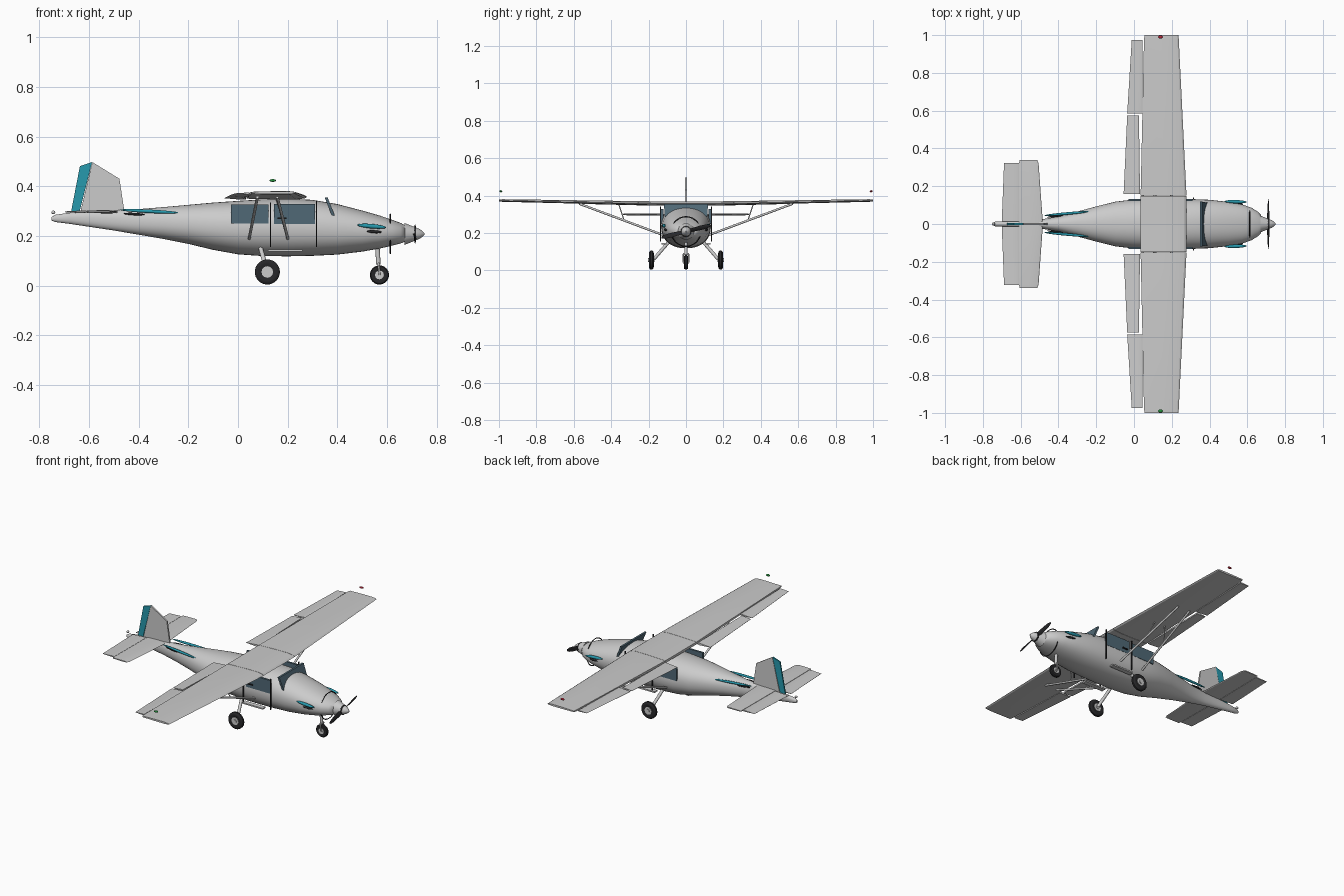
import bpy, bmesh, math
from mathutils import Vector, Matrix

if "Cube" in bpy.data.objects:
    bpy.data.objects.remove(bpy.data.objects["Cube"])


def mat(name, rgb):
    m = bpy.data.materials.new(name)
    m.diffuse_color = (*rgb, 1)
    m.use_nodes = True
    m.node_tree.nodes["Principled BSDF"].inputs["Base Color"].default_value = m.diffuse_color
    return m


TEAL = mat("teal", (0.02, 0.32, 0.42))
DARK = mat("dark", (0.02, 0.02, 0.022))
GLASS = mat("glass", (0.08, 0.14, 0.18))
RED = mat("red", (0.45, 0.02, 0.04))
GREEN = mat("green", (0.02, 0.3, 0.05))


def finish(bm, name, material=None, mirror=False, smooth=35):
    bmesh.ops.recalc_face_normals(bm, faces=bm.faces[:])
    me = bpy.data.meshes.new(name)
    bm.to_mesh(me)
    bm.free()
    ob = bpy.data.objects.new(name, me)
    bpy.context.collection.objects.link(ob)
    if material:
        me.materials.append(material)
    if mirror:
        md = ob.modifiers.new("mirror", 'MIRROR')
        md.use_axis = (False, True, False)
        md.use_mirror_merge = False
    bpy.ops.object.select_all(action='DESELECT')
    bpy.context.view_layer.objects.active = ob
    ob.select_set(True)
    if smooth:
        bpy.ops.object.shade_smooth_by_angle(angle=math.radians(smooth))
    return ob


def loft(name, rings, material=None, mirror=False, smooth=35):
    bm = bmesh.new()
    vs = [[bm.verts.new(p) for p in r] for r in rings]
    n = len(vs[0])
    for a, b in zip(vs, vs[1:]):
        for i in range(n):
            bm.faces.new((a[i], a[(i + 1) % n], b[(i + 1) % n], b[i]))
    bm.faces.new(vs[0])
    bm.faces.new(vs[-1])
    return finish(bm, name, material, mirror, smooth)


def lathe(name, axis, origin, prof, seg=32, material=None, mirror=False):
    """prof: (distance along axis, radius)"""
    d = Vector(axis).normalized()
    q = Vector((0, 0, 1)).rotation_difference(d)
    rings = [[Vector(origin) + q @ Vector((r * math.cos(t), r * math.sin(t), h))
              for t in (2 * math.pi * i / seg for i in range(seg))] for h, r in prof]
    return loft(name, rings, material, mirror)


def rod(name, a, b, r, material=None, mirror=False):
    d = Vector(b) - Vector(a)
    return lathe(name, d, a, [(0, r), (d.length, r)], 12, material, mirror)


def box(name, c, s, material=None, mirror=False):
    bm = bmesh.new()
    bmesh.ops.create_cube(bm, size=1, matrix=Matrix.Translation(c) @ Matrix.Diagonal((*s, 1)))
    return finish(bm, name, material, mirror, 0)


def blob(name, a, b, r, material=None, mirror=False, flat=1):
    """ellipsoid stretched from a to b"""
    a, b = Vector(a), Vector(b)
    d = b - a
    q = Vector((1, 0, 0)).rotation_difference(d.normalized()).to_matrix().to_4x4()
    bm = bmesh.new()
    bmesh.ops.create_uvsphere(bm, u_segments=24, v_segments=12, radius=1, matrix=Matrix.Translation(
        (a + b) / 2) @ q @ Matrix.Diagonal((d.length / 2, r, r * flat, 1)))
    return finish(bm, name, material, mirror)


def surface(name, sections, prof, mirror=True):
    """aerofoil panel; section: (y, leading x, trailing x, z, thickness)"""
    loft(name, [[(le + (te - le) * u, y, z + t * h) for u, h in prof]
                for y, le, te, z, t in sections], None, mirror, 20)


# fuselage: x, top z, bottom z, half width
stations = [(-.75, .276, .262, .006), (-.735, .285, .256, .012), (-.68, .293, .249, .015),
            (-.6, .299, .237, .018), (-.5, .303, .222, .023), (-.4, .308, .205, .040),
            (-.3, .316, .188, .066), (-.2, .325, .168, .093), (-.1, .334, .144, .118),
            (0, .341, .126, .130), (.1, .347, .119, .133), (.2, .350, .118, .133),
            (.3, .345, .120, .132), (.4, .328, .125, .128), (.5, .302, .137, .117),
            (.57, .282, .149, .104), (.62, .265, .161, .087), (.655, .252, .17, .066),
            (.672, .243, .177, .048)]
rings = []
for x, t, b, w in stations:
    ring = []
    for i in range(40):
        a = 2 * math.pi * i / 40
        c, s = math.cos(a), math.sin(a)
        e = 0.9
        ring.append((x, w * math.copysign(abs(c) ** e, c),
                     (t + b) / 2 + (t - b) / 2 * math.copysign(abs(s) ** e, s)))
    rings.append(ring)
loft("fuselage", rings, smooth=50)

# spinner, cowl ring, propeller
lathe("spinner", (1, 0, 0), (.67, 0, .208),
      [(0, .044), (.02, .036), (.045, .026), (.06, .02), (.073, .011), (.08, .003)])
rod("propeller_hub", (.703, 0, .208), (.717, 0, .208), .029, DARK)
rt = [[(.613 + .003 * math.cos(p), (.079 + .003 * math.sin(p)) * math.cos(t),
        .208 + (.079 + .003 * math.sin(p)) * math.sin(t)) for p in (0, 1.57, 3.14, 4.71)]
      for t in (2 * math.pi * i / 48 for i in range(49))]
loft("cowl_ring", rt, DARK)
for side in (1, -1):
    blade = []
    for r, w, tw in ((.015, .008, 1.0), (.04, .012, .8), (.08, .013, .5), (.115, .011, .35), (.135, .005, .3)):
        ring = []
        for u, h in ((-1, 0), (-.3, .22), (.5, .22), (1, 0), (.5, -.12), (-.3, -.12)):
            p = Vector((h * w, r, u * w))
            p = Matrix.Rotation(tw * .7, 3, 'Y') @ p
            p = Matrix.Rotation(math.radians(14) + (math.pi if side < 0 else 0), 3, 'X') @ p
            ring.append(p + Vector((.711, 0, .208)))
        blade.append(ring)
    loft("propeller_blade", blade, DARK)

# wing with flaps and ailerons
WING = ((0, 0), (.04, .28), (.18, .5), (.5, .48), (1, .3), (1, -.3), (.5, -.42), (.18, -.42), (.04, -.26))
FLAP = ((0, .3), (.1, .45), (.4, .3), (1, .04), (1, -.04), (.4, -.3), (.1, -.4), (0, -.3))
surface("wing_centre", [(-.149, .278, .035, .357, .024), (.149, .278, .035, .357, .024)], WING, False)
surface("wing_panel", [(.151, .278, .035, .357, .024), (.98, .237, .053, .373, .015),
                       (1, .235, .056, .3735, .012)], WING)
surface("flap", [(.158, .032, -.055, .352, .016), (.574, .026, -.036, .361, .013)], FLAP)
surface("aileron", [(.586, .044, -.036, .362, .012), (.973, .046, -.012, .371, .009)], FLAP)

# tailplane and elevators
surface("tailplane", [(0, -.482, -.608, .296, .012), (.32, -.505, -.608, .299, .01),
                      (.338, -.512, -.607, .299, .007)], WING)
surface("elevator", [(.014, -.61, -.70, .296, .011), (.322, -.61, -.688, .299, .009)], FLAP)


def fin(name, outline, t, material=None):
    loft(name, [[(x, y, z) for x, z in outline] for y in (-t, t)], material, smooth=0)


fin("fin", [(-.637, .285), (-.586, .497), (-.477, .43), (-.455, .285)], .005)
fin("rudder", [(-.672, .295), (-.636, .481), (-.587, .497), (-.638, .295)], .004, TEAL)

# windows, windscreen, door lines, handles, steps
box("rear_window", (.047, .127, .288), (.15, .012, .075), GLASS, True)
box("front_window", (.228, .127, .289), (.165, .012, .08), GLASS, True)
for x, top in ((.131, .335), (.316, .342)):
    box("door_line", (x, .136, (top + .155) / 2), (.005, .007, top - .155), DARK, True)
box("door_handle", (.177, .136, .272), (.036, .008, .006), DARK, True)
loft("windscreen", [[(.349 + d, -.118, .354), (.349 + d, .118, .354), (.382 + d, .112, .27), (.382 + d, -.112, .27)]
                    for d in (0, .012)], GLASS, smooth=0)
box("step", (.19, .118, .142), (.14, .028, .008), None, True)

# stripes and vents
blob("tail_stripe", (-.475, .045, .305), (-.235, .066, .293), .007, TEAL, True)
blob("tail_vent", (-.46, .036, .29), (-.375, .046, .286), .005, DARK, True)
blob("nose_stripe", (.48, .12, .244), (.597, .116, .234), .009, TEAL, True)
blob("nose_vent", (.518, .114, .219), (.578, .104, .215), .006, DARK, True)

# wing struts
for a, b in (((.2, .125, .19), (.158, .57, .356)), ((.045, .125, .19), (.078, .57, .356))):
    rod("wing_strut", a, b, .006, None, True)
rod("strut_brace", (.182, .33, .266), (.15, .36, .356), .003, None, True)
rod("strut_brace_rear", (.06, .33, .266), (.08, .36, .356), .003, None, True)


# landing gear
def wheel(name, x, y, z, r, w, mirror):
    lathe(name + "_tyre", (0, 1, 0), (x, y, z),
          [(-w * .8, r * .55), (-w, r * .7), (-w * .85, r * .88), (-w * .4, r * .99), (w * .4, r * .99),
           (w * .85, r * .88), (w, r * .7), (w * .8, r * .55)], 32, DARK, mirror)
    rod(name + "_hub", (x, y - w, z), (x, y + w, z), r * .46, None, mirror)
    rod(name + "_axle", (x, y - w * 1.3, z), (x, y + w * 1.3, z), r * .2, None, mirror)


wheel("main_wheel", .118, .185, .055, .051, .013, True)
rod("main_leg", (.09, .09, .155), (.116, .172, .06), .009, None, True)
wheel("nose_wheel", .569, 0, .043, .039, .011, False)
rod("nose_leg", (.56, 0, .17), (.565, 0, .085), .009)
rod("fork_crown", (.566, -.016, .087), (.566, .016, .087), .006)
rod("nose_fork", (.566, .015, .088), (.569, .015, .043), .004, None, True)

# lights
blob("left_wing_light", (.127, .99, .423), (.153, .99, .423), .008, RED, flat=.7)
blob("right_wing_light", (.127, -.99, .423), (.153, -.99, .423), .008, GREEN, flat=.7)
blob("tail_light", (-.751, 0, .295), (-.735, 0, .295), .007)
